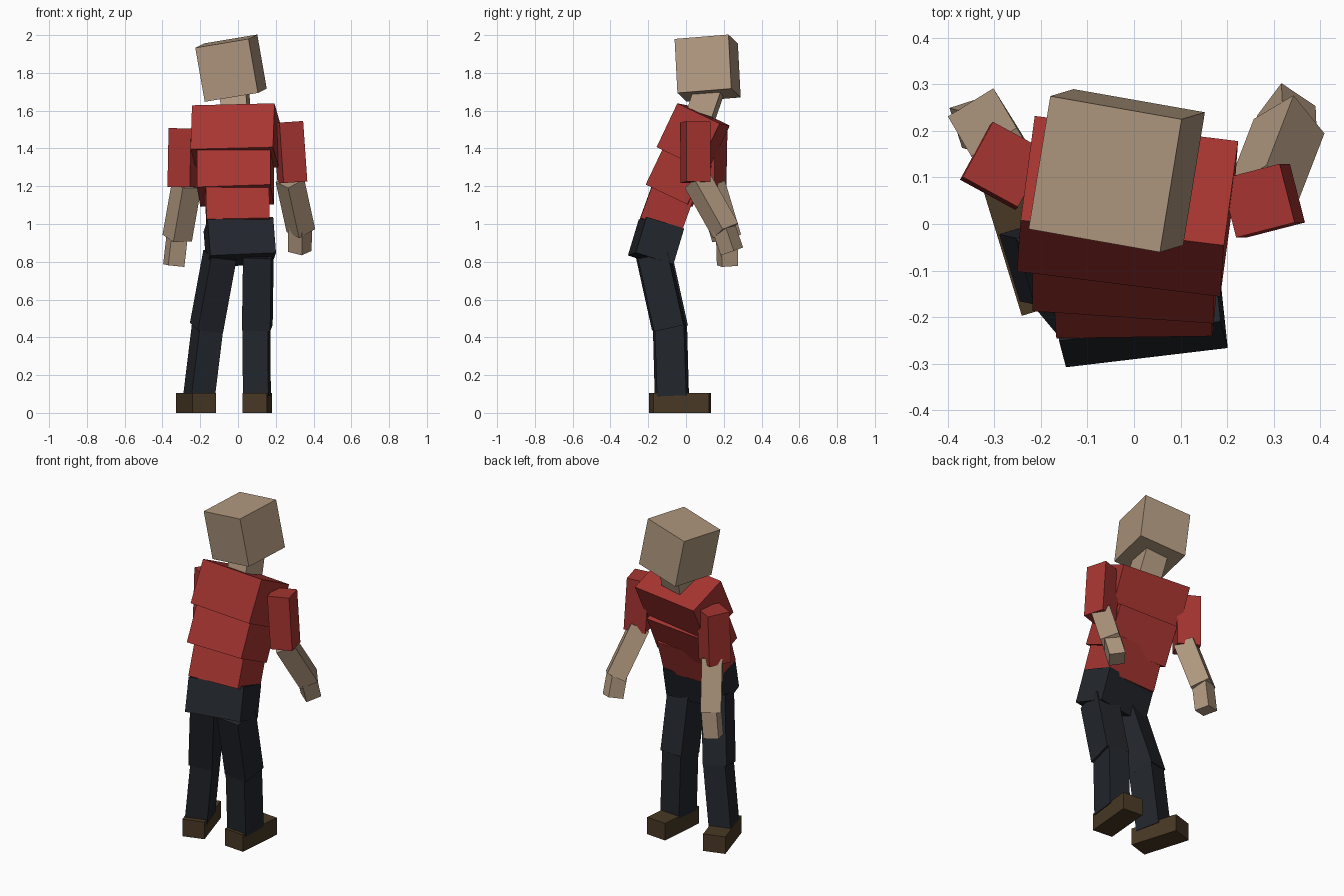
import bpy, bmesh
from mathutils import Vector, Matrix


def material(name, rgb):
    m = bpy.data.materials.new(name)
    m.diffuse_color = (*rgb, 1)
    return m


SKIN = material("skin", (0.43, 0.31, 0.21))
SHIRT = material("red_shirt", (0.38, 0.035, 0.03))
TROUSERS = material("dark_trousers", (0.016, 0.019, 0.025))
SHOE = material("brown_shoe", (0.065, 0.04, 0.018))


def limb(name, bottom, top, side, width, depth, mat):
    """Box running from bottom centre to top centre, width along side."""
    a, b = Vector(bottom), Vector(top)
    w = (b - a).normalized()
    u = Vector(side)
    u = (u - u.dot(w) * w).normalized()
    v = w.cross(u)
    frame = Matrix((u, v, w)).transposed().to_4x4()
    frame.translation = (a + b) / 2
    bm = bmesh.new()
    bmesh.ops.create_cube(bm, size=1)
    bmesh.ops.scale(bm, vec=(width, depth, (b - a).length), verts=bm.verts)
    me = bpy.data.meshes.new(name)
    bm.to_mesh(me)
    bm.free()
    me.materials.append(mat)
    ob = bpy.data.objects.new(name, me)
    ob.matrix_world = frame
    bpy.context.collection.objects.link(ob)


# Head and neck
limb("head", (-.012, .122, 1.682), (-.062, .107, 1.968), (.283, -.05, .048), .29, .29, SKIN)
limb("neck", (-.01, .08, 1.58), (-.02, .125, 1.71), (1, -.15, .05), .14, .14, SKIN)

# Torso, leaning forward in stacked blocks
limb("chest", (-.018, -.017, 1.348), (-.01, .093, 1.58), (.434, -.053, .012), .44, .25, SHIRT)
limb("waist", (-.014, -.09, 1.15), (-.014, .013, 1.366), (.393, -.028, .01), .39, .245, SHIRT)
limb("belly", (0, -.135, .99), (-.005, -.06, 1.196), (.335, .008, .016), .335, .23, SHIRT)
limb("hips", (.017, -.187, .81), (.002, -.13, 1.0), (.348, .043, .02), .35, .21, TROUSERS)

# Left leg, turned outward
turn = (.956, .294, -.1)
limb("left_thigh", (-.167, -.085, .45), (-.096, -.17, .835), turn, .14, .16, TROUSERS)
limb("left_shin", (-.206, -.075, .09), (-.16, -.085, .465), turn, .13, .15, TROUSERS)
limb("left_shoe", (-.222, -.037, 0), (-.222, -.037, .105), (.956, .294, 0), .13, .295, SHOE)

# Right leg
turn = (.996, -.087, 0)
limb("right_thigh", (.102, -.085, .45), (.108, -.17, .835), turn, .15, .16, TROUSERS)
limb("right_shin", (.1, -.07, .09), (.097, -.083, .465), turn, .135, .155, TROUSERS)
limb("right_shoe", (.102, -.02, 0), (.102, -.02, .105), turn, .13, .295, SHOE)

# Left arm
limb("left_sleeve", (-.282, .122, 1.195), (-.276, .128, 1.505), (.88, -.48, 0), .135, .135, SHIRT)
limb("left_forearm", (-.322, .215, .925), (-.272, .13, 1.21), (.85, .53, 0), .115, .115, SKIN)
limb("left_hand", (-.34, .22, .78), (-.322, .215, .94), (.95, .3, 0), .09, .09, SKIN)

# Right arm
limb("right_sleeve", (.288, .05, 1.22), (.266, .05, 1.54), (.97, .25, .05), .13, .13, SHIRT)
limb("right_forearm", (.333, .21, .965), (.275, .06, 1.23), (.64, -.76, -.34), .11, .11, SKIN)
limb("right_hand", (.327, .243, .855), (.329, .2, .98), (.8, -.6, 0), .09, .09, SKIN)
